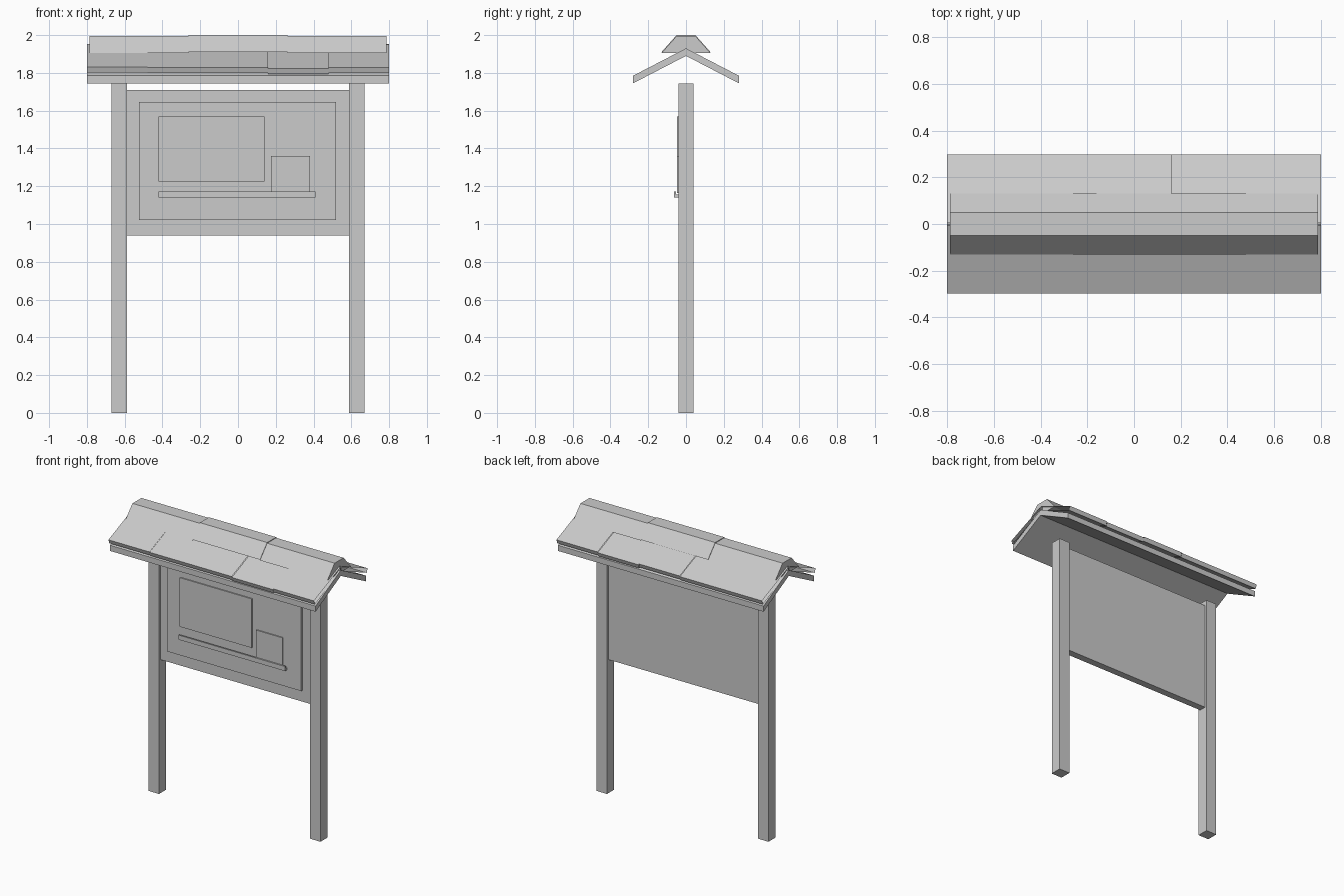
import bpy

cube = bpy.data.objects.get("Cube")
if cube:
    bpy.data.objects.remove(cube, do_unlink=True)

grey = bpy.data.materials.new("plain_grey")
grey.use_nodes = True
COLOUR = (0.6, 0.6, 0.6, 1)
grey.diffuse_color = COLOUR
grey.node_tree.nodes["Principled BSDF"].inputs["Base Color"].default_value = COLOUR


def prism(name, profile, x0, x1, capped=True):
    """Extrude a (y, z) profile, counter-clockwise seen from +x, along x."""
    n = len(profile)
    verts = [(x, y, z) for x in (x0, x1) for y, z in profile]
    faces = [(i, (i + 1) % n, (i + 1) % n + n, i + n) for i in range(n)]
    faces = [f[::-1] for f in faces]
    if capped:
        faces += [tuple(reversed(range(n))), tuple(range(n, 2 * n))]
    mesh = bpy.data.meshes.new(name)
    mesh.from_pydata(verts, [], [f if len(f) != 4 or capped and f in faces[n:] else f[::-1] for f in faces])
    mesh.materials.append(grey)
    obj = bpy.data.objects.new(name, mesh)
    bpy.context.collection.objects.link(obj)
    return obj


def box(name, x0, x1, y0, y1, z0, z1):
    return prism(name, [(y0, z0), (y1, z0), (y1, z1), (y0, z1)], x0, x1)


# Posts
box("right_post", -0.67, -0.587, -0.04, 0.04, 0, 1.745)
box("left_post", 0.587, 0.67, -0.04, 0.04, 0, 1.745)

# Notice panel, raised board and papers
box("back_panel", -0.587, 0.587, -0.025, 0.025, 0.94, 1.71)
box("pin_board", -0.525, 0.52, -0.04, -0.02, 1.02, 1.645)
box("large_notice", -0.42, 0.14, -0.048, -0.035, 1.225, 1.57)
box("small_notice", 0.175, 0.38, -0.048, -0.035, 1.165, 1.36)

# Ledge with a raised front lip
prism("ledge", [(-0.063, 1.14), (-0.035, 1.14), (-0.035, 1.155),
                (-0.053, 1.155), (-0.053, 1.172), (-0.063, 1.172)], -0.42, 0.41)

# Folded roof deck
prism("roof_deck", [(0, 1.89), (0.28, 1.745), (0.28, 1.785),
                    (0, 1.93), (-0.28, 1.785), (-0.28, 1.745)], -0.8, 0.8)

# Five open-ended roof boards on each slope, set at slightly uneven heights
WIDTH = 0.32
LIFTS = {"front": (0.002, 0, 0, -0.006, 0), "back": (0, 0, 0.004, -0.003, 0.002)}
for side, lifts in LIFTS.items():
    for i, lift in enumerate(lifts):
        x = -0.8 + WIDTH * i
        board = [(0.005, 1.92), (0.288, 1.8), (0.298, 1.828), (0.005, 1.951)]
        board = [(y, z + lift) for y, z in board]
        if side == "front":
            board = [(-y, z) for y, z in reversed(board)]
        prism(f"{side}_roof_board_{i + 1}", board, x, x + WIDTH, capped=False)

# Three ridge caps, the middle one a little higher
CAP = [(-0.13, 1.905), (0.13, 1.905), (0.05, 1.995), (-0.05, 1.995)]
for name, x0, x1, lift in (("right", -0.787, -0.262, 0), ("middle", -0.262, 0.262, 0.005),
                           ("left", 0.262, 0.787, 0)):
    prism(f"{name}_ridge_cap", [(y, z + lift) for y, z in CAP], x0, x1)
